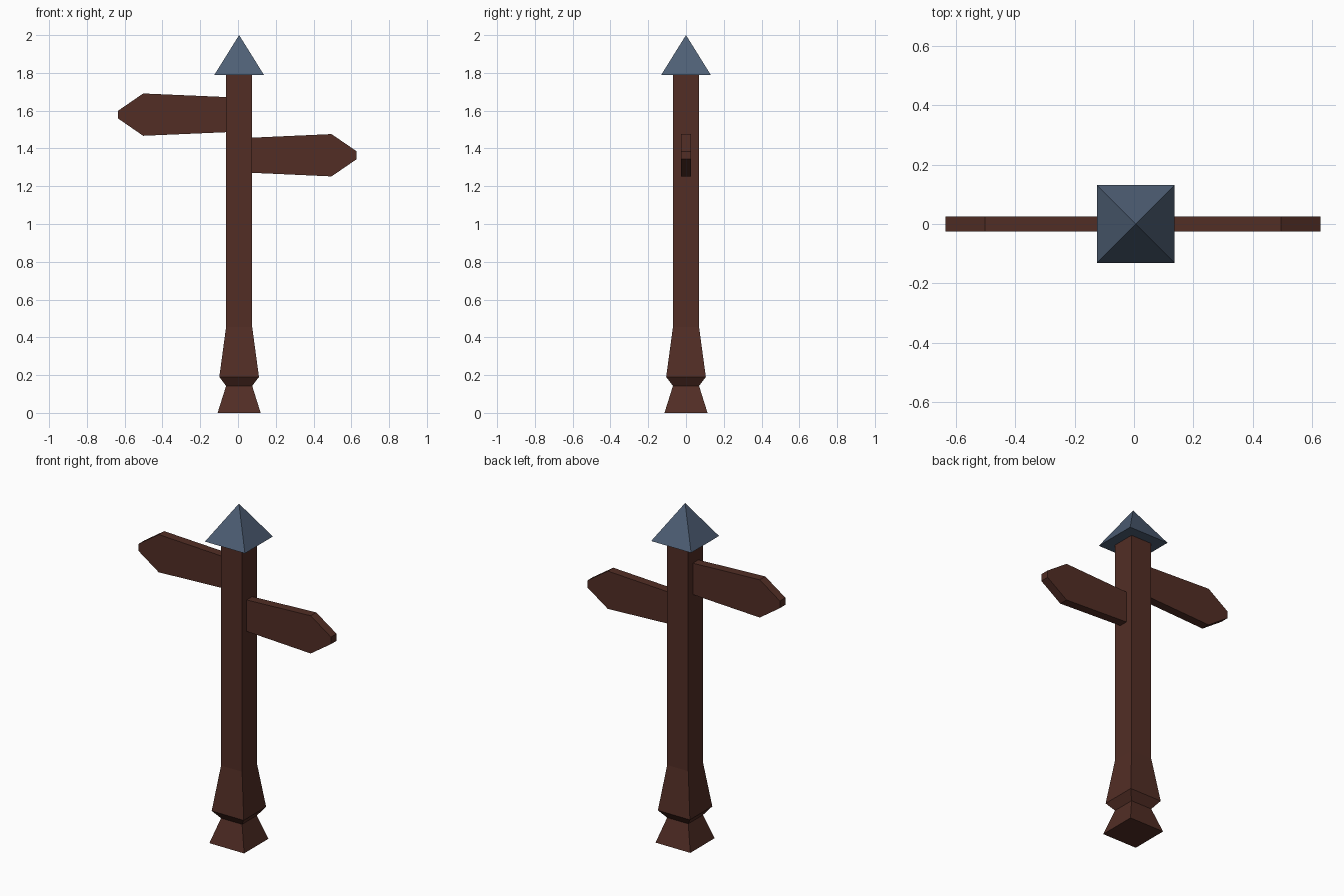
import bpy, bmesh

if "Cube" in bpy.data.objects:
    bpy.data.objects.remove(bpy.data.objects["Cube"])

CX = 0.006  # post axis


def material(name, rgb):
    m = bpy.data.materials.new(name)
    m.diffuse_color = (*rgb, 1)
    m.use_nodes = True
    m.node_tree.nodes["Principled BSDF"].inputs["Base Color"].default_value = m.diffuse_color
    return m


wood = material("dark_brown_wood", (0.084, 0.027, 0.0185))
slate = material("slate_blue", (0.076, 0.114, 0.178))


def finish(name, bm, mat):
    bmesh.ops.recalc_face_normals(bm, faces=bm.faces)
    mesh = bpy.data.meshes.new(name)
    bm.to_mesh(mesh)
    bm.free()
    mesh.materials.append(mat)
    obj = bpy.data.objects.new(name, mesh)
    bpy.context.collection.objects.link(obj)
    return obj


def square_loft(name, profile, mat):
    """Stack square rings given as (half width, height); zero width is a point."""
    bm = bmesh.new()
    rings = [[bm.verts.new((CX + sx * h, sy * h, z))
              for sx, sy in ((-1, -1), (1, -1), (1, 1), (-1, 1))]
             for h, z in profile]
    for a, b in zip(rings, rings[1:]):
        for i in range(4):
            j = (i + 1) % 4
            bm.faces.new((a[i], a[j], b[j], b[i]))
    bm.faces.new(rings[0])
    bm.faces.new(rings[-1])
    bmesh.ops.remove_doubles(bm, verts=bm.verts, dist=0.0005)
    return finish(name, bm, mat)


def sign(name, side, xs, z):
    """Arrow board: xs are root, shoulder and tip distances from the centre."""
    halves = (0.093, 0.112, 0.021)
    outline = [(x, h) for x, h in zip(xs, halves)]
    outline += [(x, -h) for x, h in reversed(outline)]
    bm = bmesh.new()
    face = bm.faces.new([bm.verts.new((side * x, -0.026, z + h)) for x, h in outline])
    new = bmesh.ops.extrude_face_region(bm, geom=[face])["geom"]
    bmesh.ops.translate(bm, vec=(0, 0.052, 0),
                        verts=[v for v in new if isinstance(v, bmesh.types.BMVert)])
    return finish(name, bm, wood)


# Post with pinched, flared foot
square_loft("post", [(0.114, 0), (0.069, 0.143), (0.105, 0.19),
                     (0.069, 0.455), (0.069, 1.79)], wood)
# Pyramid cap
square_loft("roof_cap", [(0.131, 1.79), (0, 2.0)], slate)
# Arrow boards
sign("left_sign", -1, (0.062, 0.502, 0.634), 1.579)
sign("right_sign", 1, (0.074, 0.495, 0.628), 1.364)
